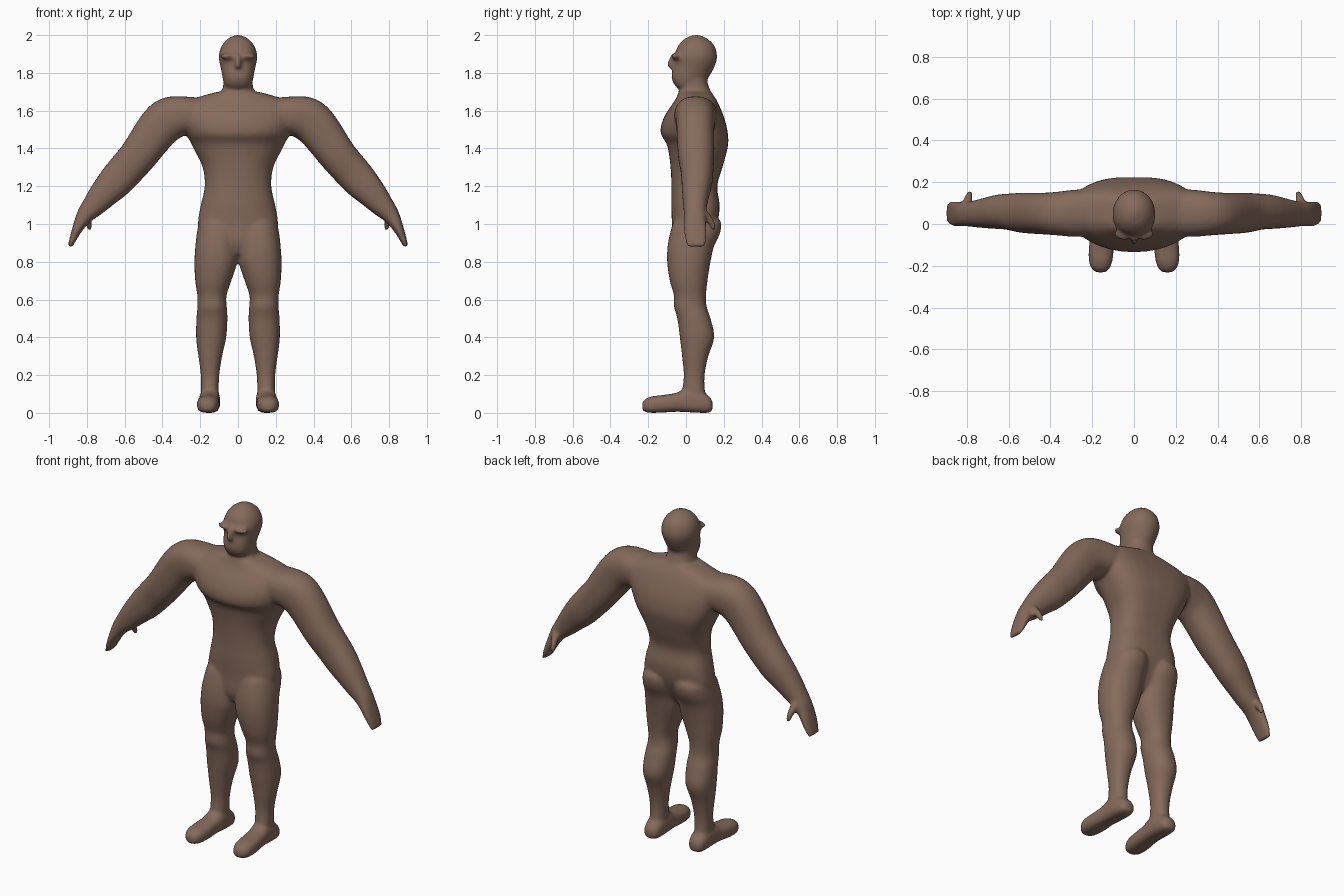
import bpy, bmesh, math
from mathutils import Vector

skin = bpy.data.materials.new("brown clay")
skin.diffuse_color = (0.235, 0.145, 0.105, 1)
bm = bmesh.new()
SEG = 32


def spow(v, e):
    return math.copysign(abs(v) ** e, v)


def smooth_rows(rows, steps=4):
    """Catmull-Rom interpolation between section rows."""
    out = []
    for i in range(len(rows) - 1):
        a, b, c, d = rows[max(i - 1, 0)], rows[i], rows[i + 1], rows[min(i + 2, len(rows) - 1)]
        for k in range(steps):
            t = k / steps
            out.append([0.5 * (2 * q + (r - p) * t + (2 * p - 5 * q + 4 * r - s) * t * t
                               + (3 * q - p - 3 * r + s) * t ** 3) for p, q, r, s in zip(a, b, c, d)])
    return out + [list(rows[-1])]


def skin_rings(rings):
    loops = [[bm.verts.new(p) for p in ring] for ring in rings]
    for a, b in zip(loops, loops[1:]):
        for i in range(SEG):
            j = (i + 1) % SEG
            bm.faces.new((a[i], a[j], b[j], b[i]))
    bm.faces.new(loops[0])
    bm.faces.new(loops[-1])


def ring(c, u, v, n_neg=2.0, n_pos=2.0):
    """Superellipse around c; roundness may differ on the two v sides."""
    pts = []
    for i in range(SEG):
        t = 2 * math.pi * i / SEG
        e = 2 / (n_pos if math.sin(t) > 0 else n_neg)
        pts.append(Vector(c) + Vector(u) * spow(math.cos(t), e) + Vector(v) * spow(math.sin(t), e))
    return pts


def upright(rows, n_front=2.2, n_back=2.2, side=1):
    """Rows: height, x centre, half width, front y, back y."""
    skin_rings([ring((side * x, (f + b) / 2, z), (w, 0, 0), (0, (b - f) / 2, 0), n_front, n_back)
                for z, x, w, f, b in smooth_rows(rows)])


def limb(rows, side):
    """Rows: x, z, half thickness, front y, back y; sections follow the path."""
    rows = smooth_rows(rows)
    rings = []
    for i, (x, z, w, f, b) in enumerate(rows):
        p, q = rows[max(i - 1, 0)], rows[min(i + 1, len(rows) - 1)]
        d = Vector((q[0] - p[0], 0, q[1] - p[1])).normalized()
        rings.append(ring((side * x, (f + b) / 2, z), (side * -d.z * w, 0, d.x * w),
                          (0, (b - f) / 2, 0), 2.3, 2.3))
    skin_rings(rings)


def ball(c, r):
    made = bmesh.ops.create_uvsphere(bm, u_segments=20, v_segments=12, radius=1)["verts"]
    for v in made:
        v.co = Vector([v.co[k] * r[k] + c[k] for k in range(3)])


# torso: hips, waist, chest and sloping shoulders
upright([(0.84, 0, 0.10, -0.05, 0.08), (0.90, 0, 0.19, -0.075, 0.12), (1.00, 0, 0.212, -0.075, 0.165),
         (1.10, 0, 0.197, -0.078, 0.178), (1.20, 0, 0.176, -0.077, 0.165), (1.30, 0, 0.187, -0.082, 0.193),
         (1.38, 0, 0.225, -0.092, 0.215), (1.43, 0, 0.25, -0.105, 0.224), (1.475, 0, 0.275, -0.133, 0.222),
         (1.53, 0, 0.30, -0.130, 0.212), (1.59, 0, 0.32, -0.103, 0.192), (1.64, 0, 0.30, -0.068, 0.17),
         (1.675, 0, 0.20, -0.048, 0.15), (1.70, 0, 0.11, -0.04, 0.13)], 2.1, 3.0)
# neck
upright([(1.58, 0, 0.13, -0.05, 0.17), (1.66, 0, 0.105, -0.042, 0.15), (1.71, 0, 0.083, -0.037, 0.128),
         (1.76, 0, 0.077, -0.035, 0.113), (1.84, 0, 0.075, -0.02, 0.12)])
# head
upright([(1.72, 0, 0.050, -0.045, 0.03), (1.735, 0, 0.070, -0.060, 0.07), (1.77, 0, 0.081, -0.076, 0.115),
         (1.81, 0, 0.088, -0.072, 0.140), (1.845, 0, 0.096, -0.062, 0.156), (1.88, 0, 0.102, -0.064, 0.165),
         (1.915, 0, 0.098, -0.054, 0.161), (1.95, 0, 0.083, -0.038, 0.147), (1.98, 0, 0.055, -0.008, 0.115),
         (1.996, 0, 0.025, 0.025, 0.085), (2.002, 0, 0.006, 0.05, 0.06)], 2.3, 2.0)
# nose
upright([(1.822, 0, 0.010, -0.088, -0.04), (1.835, 0, 0.020, -0.098, -0.03), (1.865, 0, 0.015, -0.095, -0.03),
         (1.90, 0, 0.018, -0.078, -0.03)])

for s in (1, -1):
    # brow
    ball((s * 0.045, -0.048, 1.888), (0.052, 0.030, 0.017))
    # leg: buttock, thigh, knee, calf, ankle
    upright([(1.05, 0.10, 0.06, -0.02, 0.15), (1.01, 0.105, 0.098, -0.065, 0.186), (0.95, 0.108, 0.110, -0.085, 0.180),
             (0.88, 0.113, 0.113, -0.098, 0.148), (0.80, 0.117, 0.114, -0.100, 0.130),
             (0.70, 0.131, 0.096, -0.086, 0.114), (0.62, 0.138, 0.077, -0.064, 0.106),
             (0.56, 0.137, 0.078, -0.064, 0.110), (0.50, 0.138, 0.082, -0.046, 0.130),
             (0.40, 0.142, 0.080, -0.033, 0.150), (0.30, 0.147, 0.063, -0.021, 0.118),
             (0.20, 0.148, 0.049, -0.012, 0.099), (0.12, 0.149, 0.047, -0.020, 0.100),
             (0.04, 0.149, 0.045, -0.02, 0.11)], side=s)
    # foot
    foot = [(0.142, 0.149, 0.022, 0.02, 0.06), (0.125, 0.149, 0.043, 0.002, 0.085), (0.08, 0.149, 0.053, 0, 0.115),
            (0.0, 0.15, 0.056, 0.004, 0.128), (-0.05, 0.153, 0.056, 0.006, 0.107), (-0.12, 0.157, 0.060, 0.002, 0.095),
            (-0.18, 0.16, 0.056, 0, 0.088), (-0.215, 0.16, 0.042, 0.004, 0.074), (-0.232, 0.16, 0.022, 0.015, 0.055)]
    skin_rings([ring((s * x, y, (a + b) / 2), (w, 0, 0), (0, 0, (b - a) / 2), 3, 2.3)
                for y, x, w, a, b in smooth_rows(foot)])
    # arm: shoulder, upper arm, forearm, flat hand
    limb([(0.18, 1.575, 0.09, -0.05, 0.16), (0.27, 1.575, 0.100, -0.062, 0.165), (0.36, 1.557, 0.116, -0.055, 0.155),
          (0.425, 1.503, 0.112, -0.050, 0.150), (0.525, 1.367, 0.100, -0.043, 0.150),
          (0.60, 1.280, 0.096, -0.028, 0.145), (0.65, 1.224, 0.092, -0.024, 0.140),
          (0.71, 1.160, 0.078, -0.020, 0.125), (0.762, 1.100, 0.063, -0.015, 0.112),
          (0.810, 1.045, 0.046, -0.010, 0.105), (0.845, 0.985, 0.030, -0.012, 0.108),
          (0.870, 0.930, 0.020, -0.008, 0.110), (0.890, 0.880, 0.012, 0.005, 0.100)], s)
    # thumb
    thumb = [(0.805, 0.07, 1.07, 0.024), (0.798, 0.105, 1.045, 0.023), (0.79, 0.132, 1.010, 0.019),
             (0.787, 0.148, 0.98, 0.015), (0.786, 0.153, 0.968, 0.008)]
    skin_rings([ring((s * x, y, z), (r, 0, 0), (0, r * 0.75, r * 0.65)) for x, y, z, r in smooth_rows(thumb)])

bmesh.ops.recalc_face_normals(bm, faces=bm.faces)
mesh = bpy.data.meshes.new("body")
bm.to_mesh(mesh)
bm.free()
body = bpy.data.objects.new("body", mesh)
bpy.context.collection.objects.link(body)
mesh.materials.append(skin)

# fuse the overlapping parts into one soft skin
fuse = body.modifiers.new("fuse", "REMESH")
fuse.mode = "VOXEL"
fuse.voxel_size = 0.0095
fuse.use_smooth_shade = True
soften = body.modifiers.new("soften", "SMOOTH")
soften.factor = 0.5
soften.iterations = 9
bpy.context.view_layer.objects.active = body
body.select_set(True)
for name in ("fuse", "soften"):
    bpy.ops.object.modifier_apply(modifier=name)
bpy.ops.object.shade_smooth()
